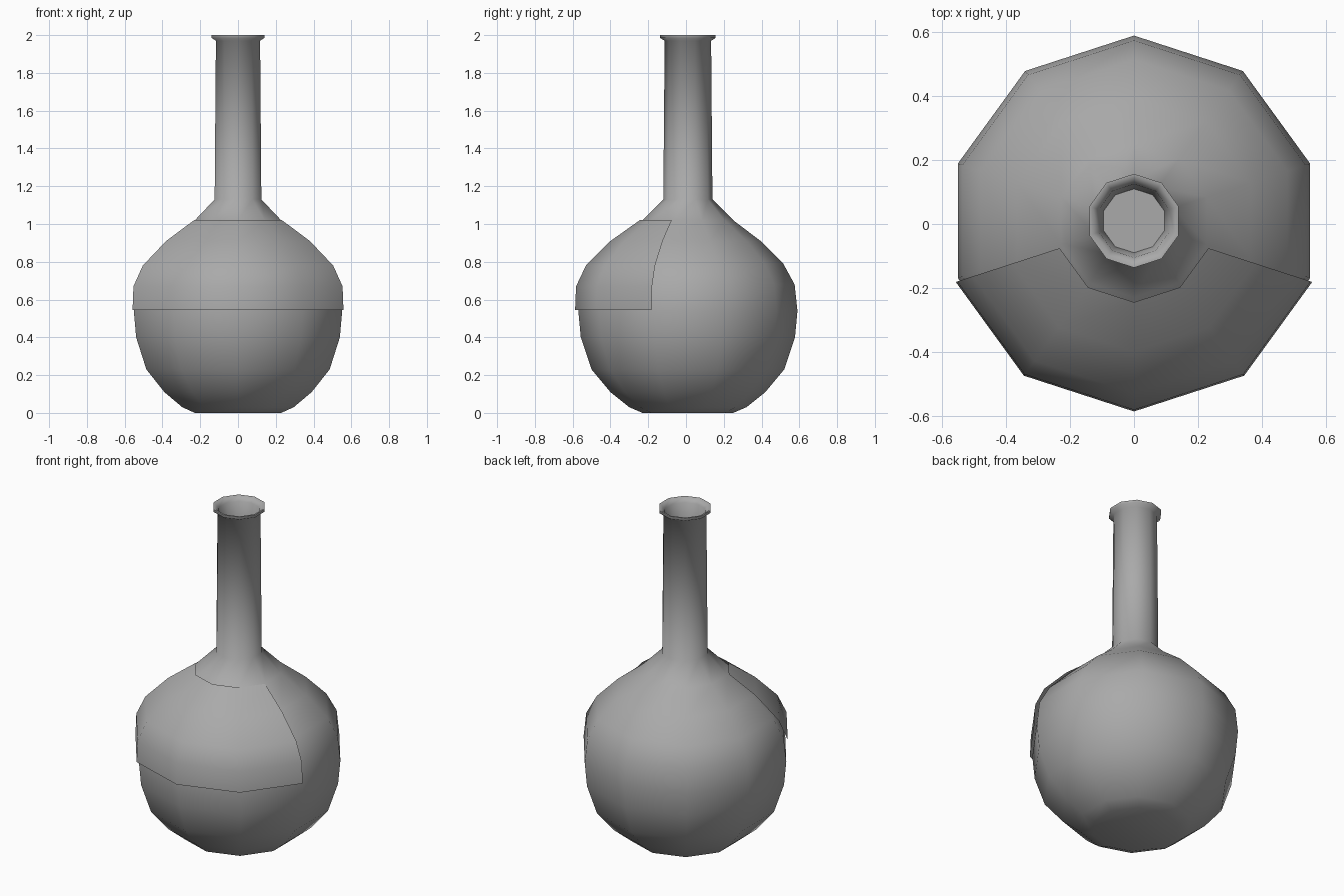
import bpy, bmesh, math

if "Cube" in bpy.data.objects:
    bpy.data.objects.remove(bpy.data.objects["Cube"])

SIDES = 10
STEP = 2 * math.pi / SIDES

grey = bpy.data.materials.new("plain grey")
grey.use_nodes = True
colour = (0.4, 0.4, 0.4, 1)
grey.diffuse_color = colour
grey.node_tree.nodes["Principled BSDF"].inputs["Base Color"].default_value = colour


def lathe(name, profile, y, first, columns, closed):
    """Sweep a (radius, z) profile around z, with the first corner facing the front."""
    bm = bmesh.new()
    rings = []
    for r, z in profile:
        angles = [-math.pi / 2 + (first + i) * STEP for i in range(columns)]
        rings.append([bm.verts.new((r * math.cos(a), y + r * math.sin(a), z)) for a in angles])
    for low, high in zip(rings, rings[1:]):
        for i in range(columns if closed else columns - 1):
            j = (i + 1) % columns
            bm.faces.new((low[i], low[j], high[j], high[i]))
    if closed:
        bm.faces.new(rings[0][::-1])
        bm.faces.new(rings[-1])
    mesh = bpy.data.meshes.new(name)
    bm.to_mesh(mesh)
    bm.free()
    obj = bpy.data.objects.new(name, mesh)
    bpy.context.collection.objects.link(obj)
    mesh.materials.append(grey)
    bpy.ops.object.select_all(action='DESELECT')
    obj.select_set(True)
    bpy.context.view_layer.objects.active = obj
    bpy.ops.object.shade_smooth_by_angle(angle=math.radians(75))
    return obj


# Round body, shoulder, long neck, flared lip and the inside of the mouth
belly = [(0.24, 0), (0.31, 0.03), (0.41, 0.11), (0.51, 0.23), (0.567, 0.4),
         (0.58, 0.54), (0.565, 0.68), (0.505, 0.79), (0.385, 0.91), (0.24, 1.02)]
neck = [(0.13, 1.13), (0.123, 1.97)]
lip = [(0.147, 1.985), (0.147, 2), (0.137, 2)]
mouth = [(0.115, 1.975), (0.1, 1.87)]
lathe("bottle", belly + neck + lip + mouth, 0.01, 0, SIDES, True)

# Label sheet wrapped over the front of the upper body
label = [(0.587, 0.545), (0.582, 0.67), (0.53, 0.78), (0.4, 0.91), (0.245, 1.02)]
lathe("front_label", label, 0, -2, 5, False)
